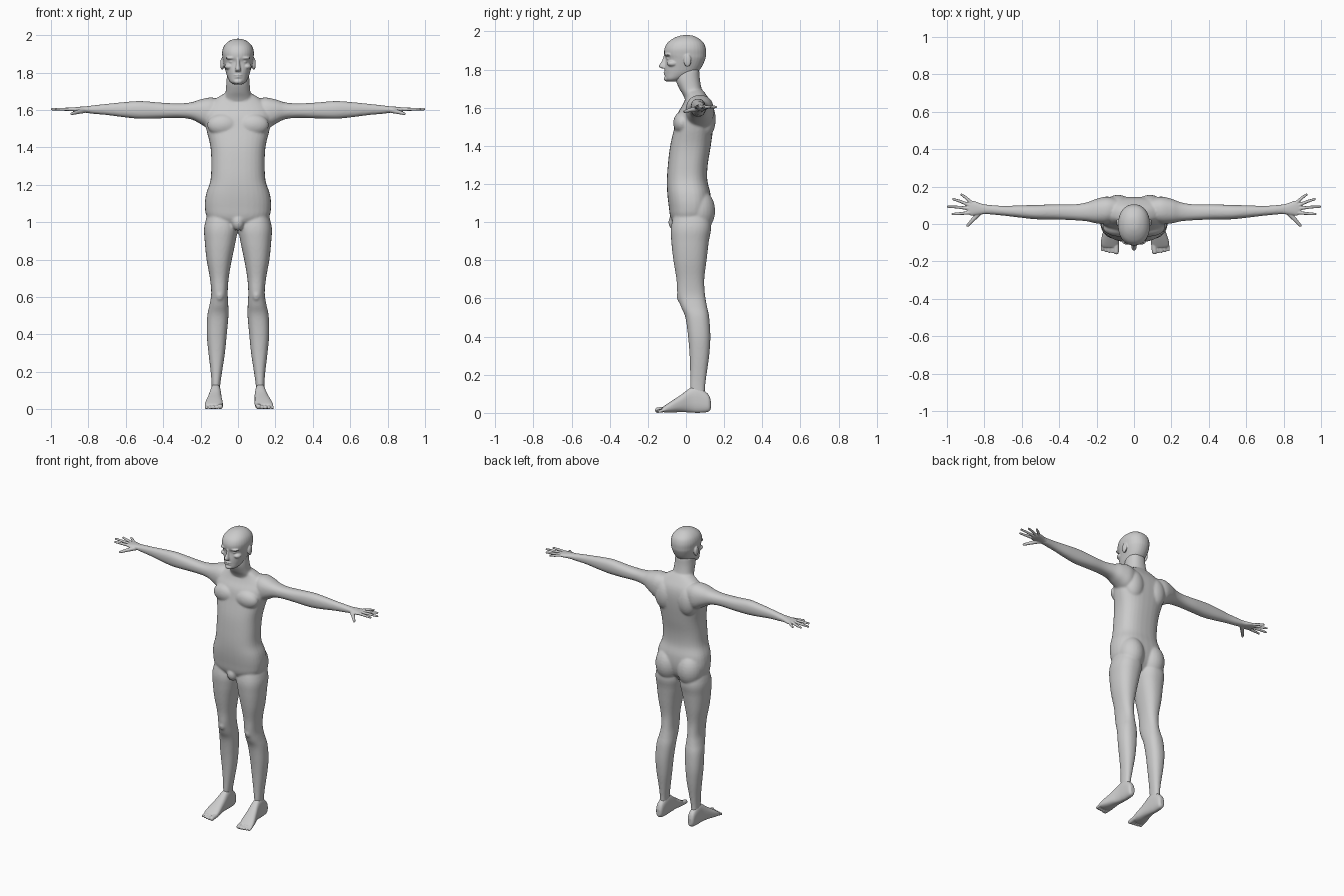
import bpy
import bmesh
from math import cos, sin, pi
from mathutils import Matrix, Vector

default_cube = bpy.data.objects.get("Cube")
if default_cube:
    bpy.data.objects.remove(default_cube, do_unlink=True)

# One plain colour for the whole figure
grey = bpy.data.materials.new("plain_grey")
grey.use_nodes = True
colour = (0.6, 0.6, 0.6, 1)
grey.diffuse_color = colour
grey.node_tree.nodes["Principled BSDF"].inputs["Base Color"].default_value = colour

AXES = {"x": (0, 1, 2), "y": (1, 0, 2), "z": (2, 0, 1)}


def smooth_sections(sections, steps=4):
    """Spline through the cross-sections so that few of them are needed."""
    result = []
    last = len(sections) - 1
    for i in range(last):
        a, b = sections[max(i - 1, 0)], sections[i]
        c, d = sections[i + 1], sections[min(i + 2, last)]
        for k in range(steps):
            t = k / steps
            result.append([
                q + t * (r - p) / 2
                + t * t * (p - 2.5 * q + 2 * r - s / 2)
                + t ** 3 * (1.5 * (q - r) + (s - p) / 2)
                for p, q, r, s in zip(a, b, c, d)])
    return result + [list(sections[-1])]


def loft(bm, axis, sections, side=1, power=2.3, count=32, splay=0):
    """Closed skin over sections (along, low, high, low, high)."""
    along, across, other = AXES[axis]
    rings = []
    for t, u0, u1, v0, v1 in smooth_sections(sections):
        ring = []
        for k in range(count):
            cu, cv = cos(2 * pi * k / count), sin(2 * pi * k / count)
            eu = abs(cu) ** (2 / power) * (1 if cu > 0 else -1)
            ev = abs(cv) ** (2 / power) * (1 if cv > 0 else -1)
            point = Vector()
            point[along] = t
            point[across] = (u0 + u1) / 2 + eu * (u1 - u0) / 2
            point[other] = (v0 + v1) / 2 + ev * (v1 - v0) / 2
            point.x = side * point.x + splay * max(0, -point.y)
            ring.append(bm.verts.new(point))
        rings.append(ring)
    for low, high in zip(rings, rings[1:]):
        for k in range(count):
            n = (k + 1) % count
            bm.faces.new((low[k], low[n], high[n], high[k]))
    bm.faces.new(rings[0])
    bm.faces.new(rings[-1])


def upright(sections):
    """Symmetric sections: (height, front, back, half width)."""
    return [(z, -w, w, front, back) for z, front, back, w in sections]


def blob(bm, centre, radii, side=1):
    """Ellipsoid muscle or feature."""
    place = Matrix.Translation((centre[0] * side, centre[1], centre[2]))
    bmesh.ops.create_uvsphere(bm, u_segments=24, v_segments=16, radius=1,
                              matrix=place @ Matrix.Diagonal((*radii, 1)))


def digit(bm, points, r0, r1):
    """Tapered finger or toe along a path."""
    points = [Vector(p) for p in points]
    n = len(points) - 1
    radii = [r0 + (r1 - r0) * i / n for i in range(n + 1)]
    for p, r in zip(points, radii):
        blob(bm, p, (r, r, r))
    for i in range(n):
        span = points[i + 1] - points[i]
        turn = span.to_track_quat("Z", "Y").to_matrix().to_4x4()
        bmesh.ops.create_cone(
            bm, cap_ends=True, segments=20, radius1=radii[i],
            radius2=radii[i + 1], depth=span.length,
            matrix=Matrix.Translation((points[i] + points[i + 1]) / 2) @ turn)


def fuse(name, bm, voxel, rounds):
    """Merge overlapping volumes into one soft skin."""
    bmesh.ops.recalc_face_normals(bm, faces=bm.faces)
    mesh = bpy.data.meshes.new(name)
    bm.to_mesh(mesh)
    bm.free()
    obj = bpy.data.objects.new(name, mesh)
    bpy.context.scene.collection.objects.link(obj)
    remesh = obj.modifiers.new("Fuse", "REMESH")
    remesh.mode = "VOXEL"
    remesh.voxel_size = voxel
    soften = obj.modifiers.new("Soften", "SMOOTH")
    soften.factor = 0.5
    soften.iterations = rounds
    graph = bpy.context.evaluated_depsgraph_get()
    skin = bpy.data.meshes.new_from_object(obj.evaluated_get(graph))
    obj.modifiers.clear()
    obj.data = skin
    skin.name = name
    skin.materials.clear()
    skin.materials.append(grey)
    skin.shade_smooth()


# Torso and neck
body = bmesh.new()
loft(body, "z", upright([
    (.97, -.05, .08, .08), (1.02, -.08, .115, .16), (1.08, -.09, .13, .177),
    (1.15, -.098, .128, .171), (1.22, -.1, .112, .148), (1.3, -.095, .114, .143),
    (1.4, -.083, .13, .147), (1.5, -.06, .143, .17), (1.57, -.043, .145, .18),
    (1.62, -.015, .135, .165), (1.66, 0, .112, .12), (1.69, 0, .09, .07)]),
    power=2.5)
loft(body, "z", upright([
    (1.6, .01, .11, .085), (1.66, -.012, .095, .076), (1.7, -.035, .082, .066),
    (1.75, -.055, .073, .062), (1.8, -.05, .07, .058)]))
blob(body, (0, -.055, 1), (.035, .037, .045))

for side in (1, -1):
    # Arm
    loft(body, "x", [
        (.08, .03, .13, 1.54, 1.65), (.14, 0, .147, 1.495, 1.667),
        (.2, .003, .135, 1.525, 1.657), (.25, .014, .116, 1.55, 1.641),
        (.32, .02, .105, 1.558, 1.635), (.42, .024, .105, 1.555, 1.64),
        (.52, .025, .102, 1.553, 1.648), (.6, .033, .1, 1.56, 1.643),
        (.7, .045, .097, 1.573, 1.633), (.78, .052, .103, 1.58, 1.624),
        (.82, .055, .105, 1.587, 1.618)], side)
    # Leg
    loft(body, "z", [
        (1.08, .03, .15, -.05, .11), (.98, .002, .18, -.078, .132),
        (.9, .012, .178, -.077, .12), (.8, .033, .168, -.066, .108),
        (.7, .05, .15, -.05, .096), (.62, .055, .143, -.045, .1),
        (.56, .052, .152, -.028, .11), (.5, .051, .164, -.003, .122),
        (.4, .06, .167, .011, .128), (.3, .07, .158, .019, .122),
        (.2, .085, .146, .022, .108), (.13, .095, .141, .022, .1),
        (.06, .1, .14, .03, .1)], side)
    # Buttock, chest, shoulder blade and kneecap
    blob(body, (.082, .065, 1.06), (.085, .088, .115), side)
    blob(body, (.08, -.02, 1.52), (.085, .047, .06), side)
    blob(body, (.085, .1, 1.54), (.07, .056, .1), side)
    blob(body, (.098, -.02, .61), (.026, .029, .037), side)
fuse("body", body, .006, 8)

# Head with face
head = bmesh.new()
loft(head, "z", upright([
    (1.737, -.095, -.05, .022), (1.75, -.108, -.02, .042),
    (1.78, -.111, .05, .058), (1.81, -.111, .08, .067),
    (1.855, -.106, .101, .079), (1.88, -.114, .105, .083),
    (1.91, -.113, .104, .085), (1.94, -.098, .093, .076),
    (1.963, -.068, .068, .056), (1.977, -.035, .04, .03),
    (1.981, -.01, .015, .01)]), power=2.2)
loft(head, "z", upright([
    (1.88, -.115, -.08, .009), (1.845, -.127, -.08, .01),
    (1.818, -.143, -.08, .015), (1.806, -.128, -.08, .016)]))
blob(head, (0, -.1, 1.775), (.024, .018, .005))
blob(head, (0, -.1, 1.786), (.026, .02, .005))
blob(head, (0, -.1, 1.752), (.024, .017, .014))
for side in (1, -1):
    # Ear, brow, eye and cheekbone
    blob(head, (.085, .008, 1.847), (.01, .02, .033), side)
    blob(head, (.034, -.092, 1.878), (.032, .02, .009), side)
    blob(head, (.033, -.088, 1.858), (.015, .014, .008), side)
    blob(head, (.047, -.07, 1.832), (.025, .03, .017), side)
fuse("head", head, .004, 4)

FINGERS = [((.87, .114), (.9, .142), (.922, .157)),
           ((.88, .1), (.925, .12), (.966, .133)),
           ((.885, .083), (.94, .09), (.994, .093)),
           ((.88, .06), (.927, .056), (.97, .053))]

for side, label in ((1, "left"), (-1, "right")):
    # Hand
    hand = bmesh.new()
    loft(hand, "x", [
        (.77, .054, .101, 1.582, 1.623), (.81, .052, .107, 1.585, 1.62),
        (.85, .047, .121, 1.589, 1.617), (.875, .046, .124, 1.592, 1.614),
        (.892, .06, .11, 1.596, 1.61)], side)
    for finger in FINGERS:
        digit(hand, [(side * x, y, 1.604) for x, y in finger], .0095, .0065)
    digit(hand, [(side * .82, .066, 1.598), (side * .862, .022, 1.588),
                 (side * .889, -.008, 1.58)], .014, .0075)
    fuse(label + "_hand", hand, .0032, 2)

    # Foot with toes, the left one turned out a little more
    foot = bmesh.new()
    splay = .1 if side > 0 else 0
    loft(foot, "y", [
        (.13, .107, .133, .02, .065), (.115, .096, .144, .005, .1),
        (.065, .092, .147, 0, .135), (.025, .09, .15, .002, .132),
        (-.03, .086, .163, .004, .092), (-.08, .081, .175, .001, .06),
        (-.112, .083, .177, .002, .038), (-.125, .09, .165, .008, .028)],
        side, power=2.5, splay=splay)
    for i in range(5):
        x = .095 + .0185 * i
        r = .0145 if i == 0 else .0105 - .0006 * i
        tip = -.148 + .0006 * i * i
        digit(foot, [(side * x + splay * .1, -.1, .02),
                     (side * x + splay * .15, tip, r)], r, r)
    fuse(label + "_foot", foot, .0035, 3)
